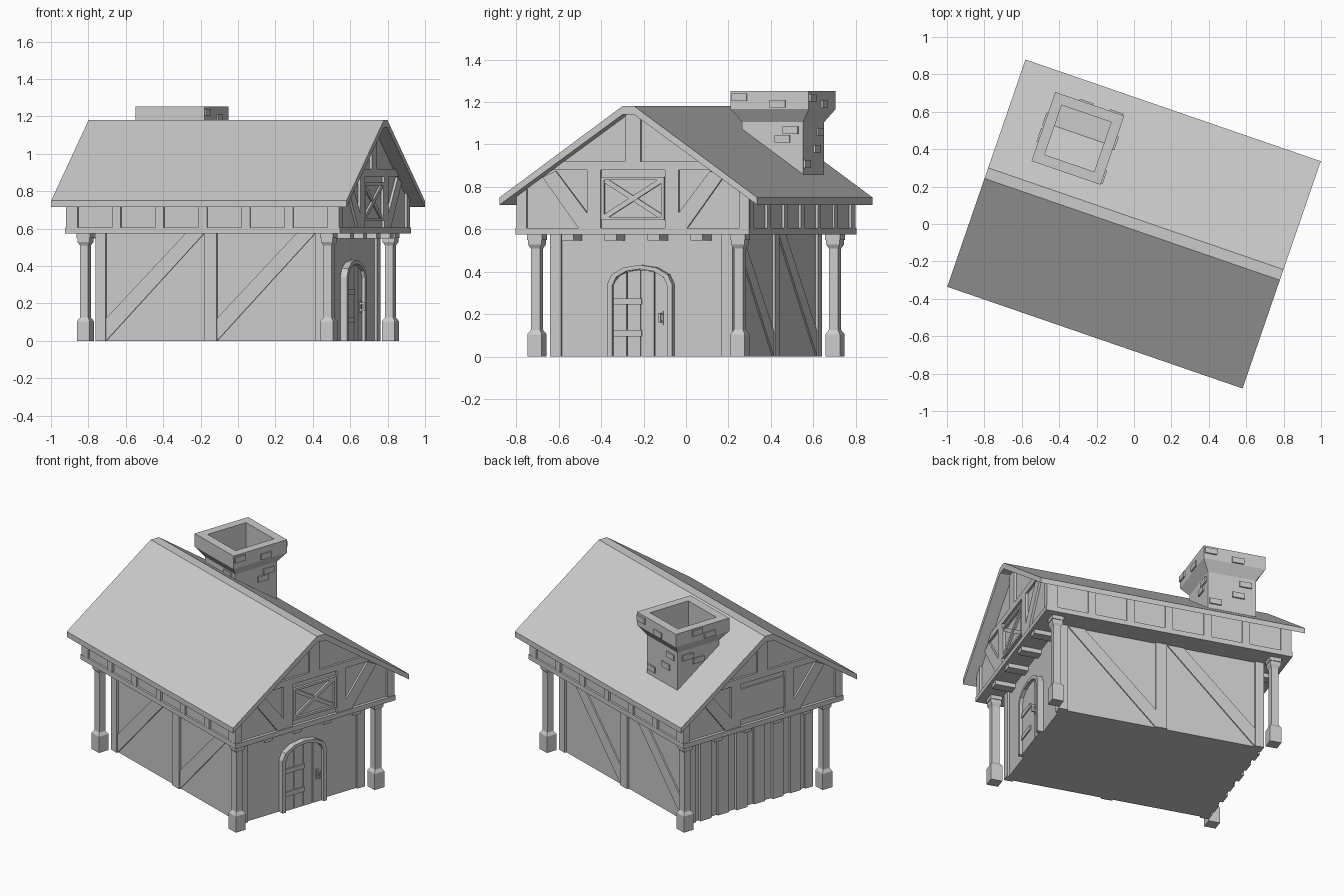
import bpy, bmesh, math
from mathutils import Matrix

if "Cube" in bpy.data.objects:
    bpy.data.objects.remove(bpy.data.objects["Cube"])

# Everything is laid out in house axes (u = length, v = width), then turned 19 degrees
TURN = Matrix.Rotation(math.radians(-19), 4, 'Z')


def finish(name, bm):
    bmesh.ops.recalc_face_normals(bm, faces=bm.faces)
    bm.transform(TURN)
    me = bpy.data.meshes.new(name)
    bm.to_mesh(me)
    bm.free()
    ob = bpy.data.objects.new(name, me)
    bpy.context.collection.objects.link(ob)
    return ob


def prism(name, pts, axis, lo, hi):
    """Extrude a profile: (v,z) points along 'u' or (u,z) points along 'v'."""
    bm = bmesh.new()
    at = (lambda a, z, d: (d, a, z)) if axis == 'u' else (lambda a, z, d: (a, d, z))
    A = [bm.verts.new(at(a, z, lo)) for a, z in pts]
    B = [bm.verts.new(at(a, z, hi)) for a, z in pts]
    bm.faces.new(A)
    bm.faces.new(B[::-1])
    for i in range(len(pts)):
        j = (i + 1) % len(pts)
        bm.faces.new((A[i], A[j], B[j], B[i]))
    return finish(name, bm)


def box(name, u0, u1, v0, v1, z0, z1):
    return prism(name, [(v0, z0), (v1, z0), (v1, z1), (v0, z1)], 'u', u0, u1)


def stack(name, cu, cv, rings):
    """Square rings (half width, z) joined into one solid, capped at both ends."""
    bm = bmesh.new()
    loops = [[bm.verts.new((cu + a * h, cv + b * h, z))
              for a, b in ((-1, -1), (1, -1), (1, 1), (-1, 1))] for h, z in rings]
    for p, q in zip(loops, loops[1:]):
        for i in range(4):
            j = (i + 1) % 4
            bm.faces.new((p[i], p[j], q[j], q[i]))
    bm.faces.new(loops[0])
    bm.faces.new(loops[-1])
    return finish(name, bm)


def under(v):
    return 1.14 - 0.702 * max(abs(v) - 0.03, 0)


# Lower storey, with corner and middle posts
box("lower_wall", -.635, .635, -.442, .442, 0, .58)
for su in (-1, 1):
    for sv in (-1, 1):
        u, v = su * .62, sv * .427
        box("corner_post", u - .028, u + .028, v - .028, v + .028, 0, .58)
for s in (-1, 1):
    box("middle_post", -.035, .035, s * .43, s * .455, 0, .58)
    for u in (-.592, .035):
        prism("wall_brace", [(u, 0), (u + .555, .575), (u + .45, .575), (u, .12)],
              'v', s * .43, s * .45)

# Vertical boards on the rear end wall
for i in range(6):
    v = -.33 + i * .132
    box("end_board", -.648 - .006 * (i % 2), -.62, v - .04, v + .04, 0, .58)

# Upper storey with gables
prism("upper_wall", [(-.57, .58), (.57, .58), (.57, under(.57) + .01), (.03, 1.15),
                     (-.03, 1.15), (-.57, under(.57) + .01)], 'u', -.758, .758)
box("sill_beam", -.778, .778, -.583, .583, .575, .607)
for s in (-1, 1):
    for i in range(-3, 4):
        u = i * .2435
        box("side_stud", u - .024, u + .024, s * .55, s * .582, .6, .76)

# Gable timbers and joist ends on both ends
for s in (-1, 1):
    a, b = s * .75, s * .772
    prism("collar_beam", [(-.40, .88), (.40, .88), (.344, .92), (-.344, .92)], 'u', a, b)
    box("king_post", a, b, -.038, .038, .91, 1.145)
    for t in (-1, 1):
        box("gable_stud", a, b, t * .16, t * .228, .6, .885)
        prism("gable_post", [(t * .53, .6), (t * .58, .6), (t * .58, under(.58)),
                             (t * .53, under(.53))], 'u', a, b)
        prism("gable_brace", [(t * .45, .845), (t * .385, .875), (t * .215, .66),
                              (t * .215, .605), (t * .27, .605)], 'u', a, b)
    for v in (-.33, -.115, .1, .315):
        box("joist_end", s * .62, s * .76, v - .03, v + .03, .547, .58)

# Loft shutter in front, with frame and cross bars
for z in (.643, .832):
    box("shutter_rail", .75, .774, -.158, .158, z, z + .015)
for v in (-.158, .143):
    box("shutter_stile", .75, .774, v, v + .015, .643, .847)
for t in (-1, 1):
    prism("shutter_cross", [(-t * .145, .655), (-t * .125, .655), (t * .145, .82),
                            (t * .145, .835), (t * .125, .835), (-t * .145, .67)],
          'u', .75, .768 + .002 * t)
box("rear_shutter", -.768, -.75, -.157, .157, .645, .845)

# Roof
prism("roof", [(-.6425, .715), (-.6425, .75), (-.03, 1.18), (.03, 1.18), (.6425, .75),
               (.6425, .715), (.03, 1.14), (-.03, 1.14)], 'u', -.835, .835)

# Free-standing corner columns
for su in (-1, 1):
    for sv in (-1, 1):
        stack("corner_column", su * .688, sv * .506,
              [(.036, 0), (.036, .105), (.023, .125), (.023, .51), (.033, .528),
               (.033, .55), (.037, .55), (.037, .58)])


# Arched door: frame, planks, hinges, handle
def arch(w, spring, rise, n=6):
    return [(w * math.cos(math.pi * i / n), spring + rise * math.sin(math.pi * i / n))
            for i in range(n + 1)]


outer = [(.162, 0)] + arch(.162, .34, .092) + [(-.162, 0)]
inner = [(.137, 0)] + arch(.137, .335, .078) + [(-.137, 0)]
prism("door_frame", outer + inner[::-1], 'u', .62, .672)
prism("door_backing", inner, 'u', .62, .642)
for i in range(4):
    v0 = -.135 + i * .0685
    v1 = v0 + .0645
    top = [(v, .333 + .075 * math.sqrt(max(0, 1 - (v / .137) ** 2)))
           for v in (v1, (v0 + v1) / 2, v0)]
    prism("door_plank", [(v0, 0), (v1, 0)] + top, 'u', .63, .654)
for z in (.095, .245):
    box("door_hinge", .64, .661, -.135, .005, z, z + .03)
box("handle_plate", .64, .66, .092, .112, .15, .215)
box("handle_grip", .675, .685, .096, .108, .16, .205)
for z in (.16, .195):
    box("handle_mount", .655, .68, .096, .108, z, z + .01)

# Chimney: flared and hollow
CU, CV = -.4326, .335
stack("chimney", CU, CV, [(.152, .80), (.152, 1.105), (.195, 1.167), (.195, 1.252),
                          (.14, 1.252), (.14, .95)])


# Raised bricks: (offset along face, centre z) per chimney face
def bricks(axis, side, half, spots):
    for t, z in spots:
        d0, d1 = sorted((side * (half - .01), side * (half + .009)))
        t0, t1 = t - .038, t + .038
        if axis == 'u':
            box("brick", CU + d0, CU + d1, CV + t0, CV + t1, z - .018, z + .018)
        else:
            box("brick", CU + t0, CU + t1, CV + d0, CV + d1, z - .018, z + .018)


bricks('u', 1, .195, [(-.15, 1.223), (.041, 1.192)])
bricks('u', 1, .152, [(.09, 1.067), (.05, 1.027)])
bricks('v', 1, .195, [(.15, 1.22), (-.02, 1.19)])
bricks('v', 1, .152, [(-.085, 1.06), (-.04, .98), (.105, .908)])
bricks('u', -1, .195, [(.04, 1.225), (-.05, 1.19)])
bricks('u', -1, .152, [(.08, 1.06), (.0, 1.02)])
bricks('v', -1, .152, [(.08, 1.08)])
